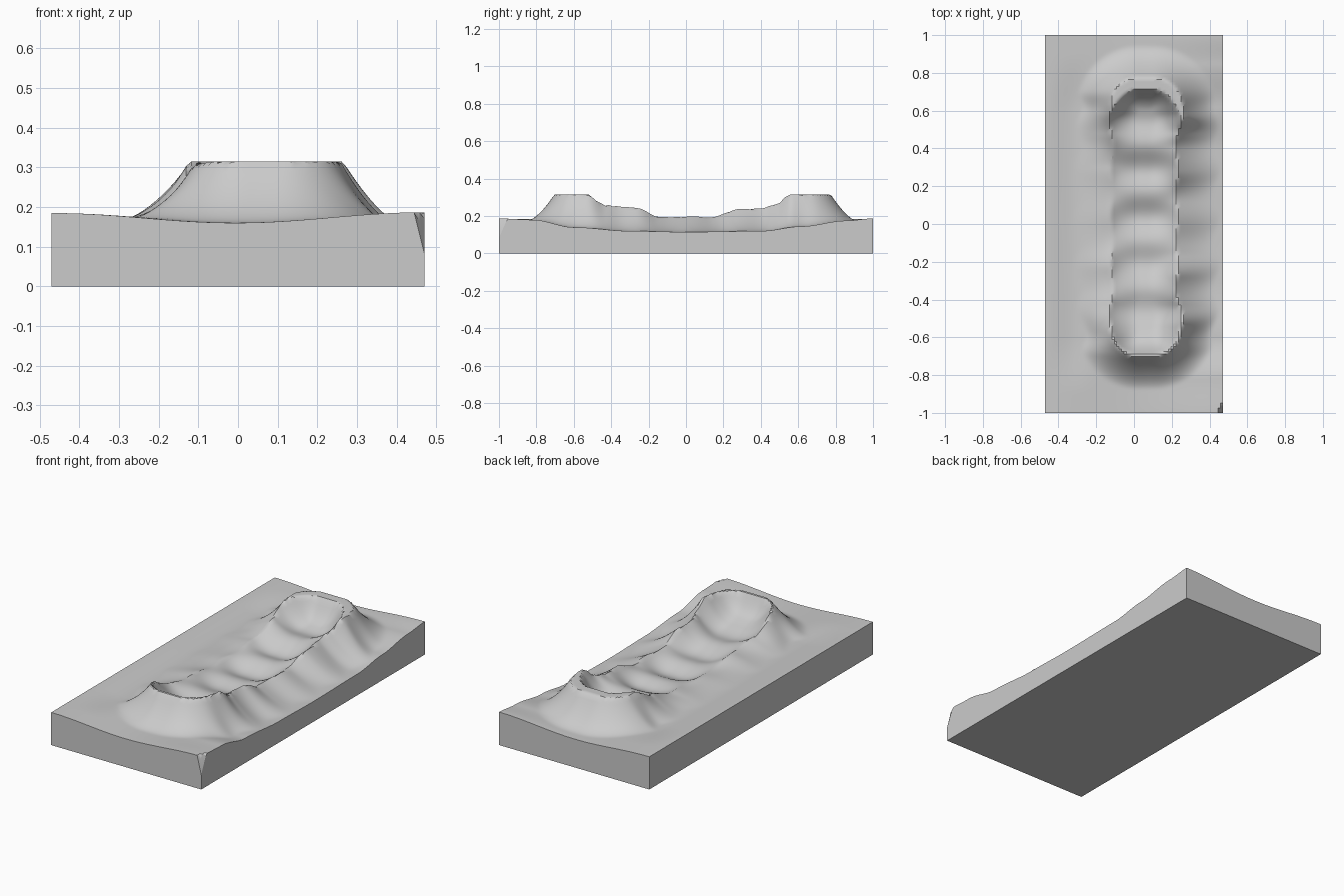
import bpy, bmesh
from math import cos, pi, hypot

HX, HY = 0.47, 1.0
NX, NY = 72, 154
CREST = 0.315

cube = bpy.data.objects.get("Cube")
if cube:
    bpy.data.objects.remove(cube)


def smooth(t):
    t = max(0.0, min(1.0, t))
    return t * t * (3 - 2 * t)


def profile(keys, v):
    """Smoothly interpolated height along a list of (position, height)."""
    if v <= keys[0][0]:
        return keys[0][1]
    for (a, za), (b, zb) in zip(keys, keys[1:]):
        if v <= b:
            return za + (zb - za) * smooth((v - a) / (b - a))
    return keys[-1][1]


# Heights along the length: low side edge, both rim crests and trough floor
EDGE = [(-1, .187), (-.82, .18), (-.6, .14), (-.3, .12), (0, .115),
        (.4, .12), (.62, .145), (.85, .175), (1, .187)]
RIM = [(-.54, .33), (-.43, .26), (-.28, .25), (-.15, .198), (.12, .195),
       (.28, .235), (.4, .245), (.48, .265), (.57, .33)]
LOW_RIM = [(-.64, .315), (-.42, .225), (-.25, .205), (0, .18), (.3, .19),
           (.48, .25), (.64, .315)]
FLOOR = [(-.5, .185), (-.28, .165), (0, .145), (.25, .165), (.52, .2)]


def ground(x, y):
    side = smooth((x + .2) / .67)
    z = .185 + (profile(EDGE, y) - .185) * side
    z -= .025 * cos(pi * x / (2 * HX)) ** 2 * (.4 + .6 * abs(y))
    # Shallow valley beside the higher edge
    return z - .014 * smooth(1 - abs(x + .32) / .15) * smooth((.9 - abs(y)) / .3)


def height(x, y):
    lobe = cos(2 * pi * (y - .04) / .25) * smooth((.72 - abs(y)) / .15)
    ends = smooth((abs(y - .035) - .4) / .15)
    left = smooth((.15 - x) / .25)
    # Signed distance to the rounded rim outline
    r = .15
    qx = abs(x - .055) - (.172 + .025 * ends * (1 - .6 * left) + .006 * lobe) + r
    qy = abs(y - .035) - .73 + r
    d = hypot(max(qx, 0), max(qy, 0)) + min(max(qx, qy), 0) - r
    base = ground(x, y)
    rim = profile(RIM, y)
    rim += (profile(LOW_RIM, y) - rim) * left * smooth((.72 - abs(y)) / .1)
    rim += .004 * lobe * (1 - ends)
    if d > 0:
        # Outer slope with a flared toe
        width = .215 - .035 * ends - .03 * left * smooth((.7 - abs(y)) / .1)
        width += .014 * lobe
        z = base + (rim - base) * max(0, 1 - d / width) ** 1.7
    else:
        # Inner wall curving into a rounded bowl
        floor = profile(FLOOR, y) - .014 * lobe
        shelf = .045 * smooth((y - .55) / .15)
        t = max(0, min(1, (-d - shelf) / .15))
        z = rim + (floor - rim) * (1 - (1 - t) ** 2)
    z = min(z, CREST)
    # Small nick in one front corner
    nick = max(0, 1 - (HX - x) / .026 - (y + HY) / .045)
    return z - .105 * nick


# Sculpted ground surface
bm = bmesh.new()
grid = []
for j in range(NY + 1):
    y = -HY + 2 * HY * j / NY
    row = []
    for i in range(NX + 1):
        x = -HX + 2 * HX * i / NX
        row.append(bm.verts.new((x, y, height(x, y))))
    grid.append(row)
for j in range(NY):
    for i in range(NX):
        bm.faces.new((grid[j][i], grid[j][i + 1],
                      grid[j + 1][i + 1], grid[j + 1][i]))

# Straight side walls and flat underside
border = [e for e in bm.edges if e.is_boundary]
wall = bmesh.ops.extrude_edge_only(bm, edges=border)["geom"]
for v in wall:
    if isinstance(v, bmesh.types.BMVert):
        v.co.z = 0
bottom = [e for e in wall if isinstance(e, bmesh.types.BMEdge) and e.is_boundary]
bmesh.ops.contextual_create(bm, geom=bottom)
bmesh.ops.recalc_face_normals(bm, faces=bm.faces)

mesh = bpy.data.meshes.new("terrain_block")
bm.to_mesh(mesh)
bm.free()
terrain = bpy.data.objects.new("terrain_block", mesh)
bpy.context.collection.objects.link(terrain)

# Plain grey material
grey = bpy.data.materials.new("light_grey")
grey.use_nodes = True
colour = (.6, .6, .6, 1)
grey.diffuse_color = colour
grey.node_tree.nodes["Principled BSDF"].inputs["Base Color"].default_value = colour
mesh.materials.append(grey)

bpy.ops.object.select_all(action="DESELECT")
terrain.select_set(True)
bpy.context.view_layer.objects.active = terrain
bpy.ops.object.shade_smooth_by_angle(angle=pi / 6)
